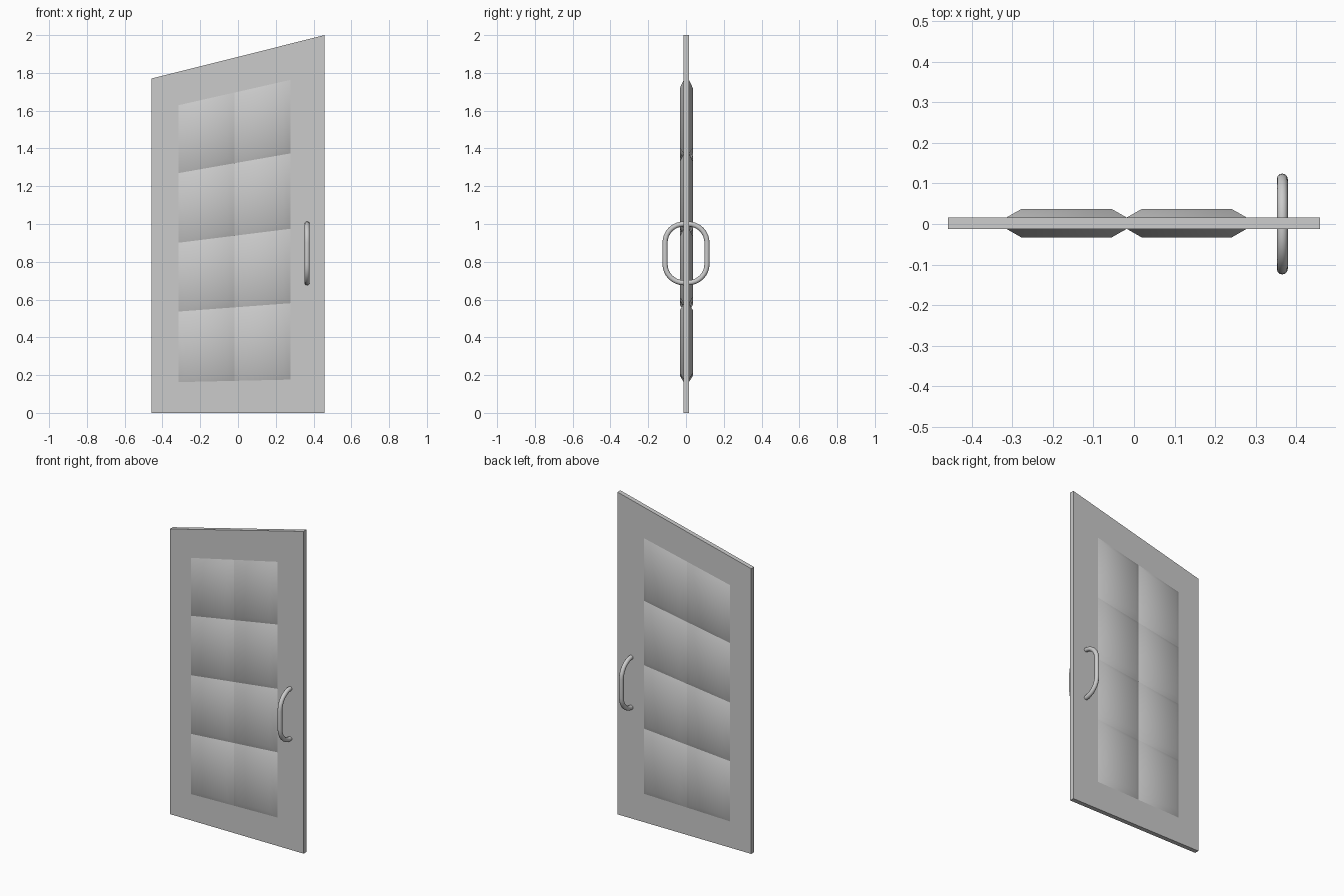
import bpy, math

if "Cube" in bpy.data.objects:
    bpy.data.objects.remove(bpy.data.objects["Cube"])

Y_FRONT, Y_BACK = -0.012, 0.016      # slab faces
RISE = 0.021                         # how far the panels stand proud


def slant(x, z):
    # door height grows towards the right
    return z * (1 + 0.061 * x / 0.459)


def mesh_object(name, verts, faces, smooth=False):
    me = bpy.data.meshes.new(name)
    me.from_pydata(verts, [], faces)
    me.update()
    ob = bpy.data.objects.new(name, me)
    bpy.context.collection.objects.link(ob)
    if smooth:
        me.shade_smooth()
    return ob


# door slab with the slanted top edge
W, TOP = 0.459, 1.885
outline = [(-W, 0), (W, 0), (W, slant(W, TOP)), (-W, slant(-W, TOP))]
verts = [(x, y, z) for y in (Y_FRONT, Y_BACK) for x, z in outline]
faces = [(0, 1, 2, 3), (7, 6, 5, 4)]
faces += [(i, i + 4, (i + 1) % 4 + 4, (i + 1) % 4) for i in range(4)]
mesh_object("door_slab", verts, faces)

# raised panels: 2 columns x 4 rows on both faces
columns = [(-0.315, -0.018), (-0.018, 0.278)]
rows = [0.17, 0.56, 0.94, 1.325, 1.70]


def rectangle(x0, x1, z0, z1, y):
    return [(x, y, slant(x, z)) for x, z in ((x0, z0), (x1, z0), (x1, z1), (x0, z1))]


for side, y, out in (("front", Y_FRONT, -1), ("back", Y_BACK, 1)):
    for c, (x0, x1) in enumerate(columns):
        for r in range(4):
            z0, z1 = rows[r], rows[r + 1]
            v = rectangle(x0, x1, z0, z1, y)
            v += rectangle(x0 + 0.037, x1 - 0.037, z0 + 0.035, z1 - 0.035, y + out * RISE)
            f = [(4, 5, 6, 7)] + [(i, (i + 1) % 4, (i + 1) % 4 + 4, i + 4) for i in range(4)]
            if out > 0:
                f = [p[::-1] for p in f]
            mesh_object(f"{side}_panel_{c}_{r}", v, f, smooth=True)


# bent tube handle on each face
def handle(name, out):
    cu = bpy.data.curves.new(name, 'CURVE')
    cu.dimensions = '3D'
    cu.bevel_depth = 0.0135
    cu.bevel_resolution = 4
    cu.use_fill_caps = True
    base, rad = 0.012, 0.099
    path = [(0.004, 1.0)]
    for zc, start in ((0.901, 90), (0.788, 0)):
        for k in range(9):
            a = math.radians(start - k * 90 / 8)
            path.append((base + rad * math.cos(a), zc + rad * math.sin(a)))
    path.append((0.004, 0.689))
    sp = cu.splines.new('POLY')
    sp.points.add(len(path) - 1)
    for p, (y, z) in zip(sp.points, path):
        p.co = (0.366, out * y, z, 1)
        p.radius = 1
    sp.use_smooth = True
    ob = bpy.data.objects.new(name, cu)
    bpy.context.collection.objects.link(ob)


handle("front_handle", -1)
handle("back_handle", 1)
